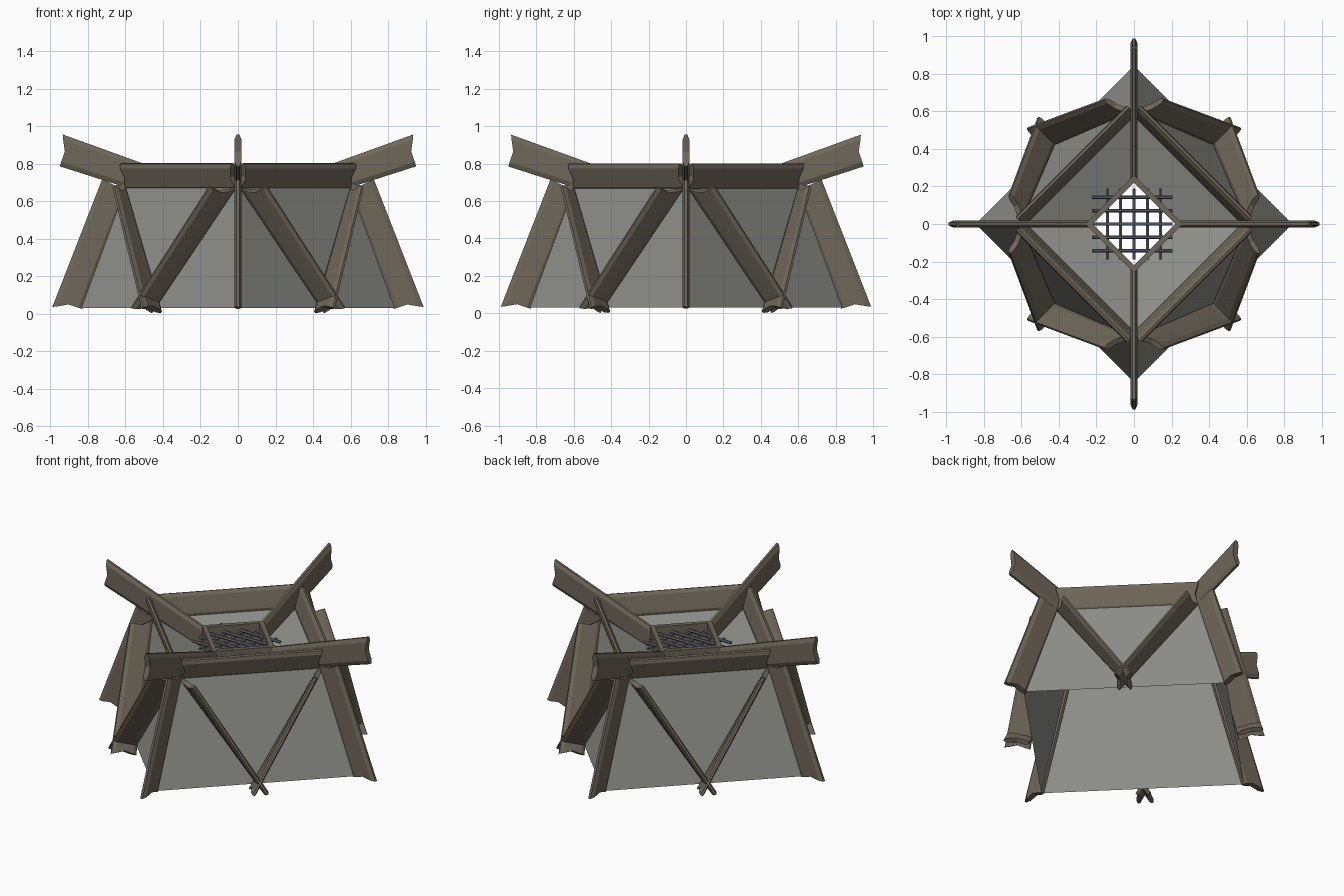
import bpy, math
from mathutils import Vector, Matrix

if "Cube" in bpy.data.objects:
    bpy.data.objects.remove(bpy.data.objects["Cube"])


def material(name, rgb):
    m = bpy.data.materials.new(name)
    m.diffuse_color = (*rgb, 1)
    m.use_nodes = True
    m.node_tree.nodes["Principled BSDF"].inputs["Base Color"].default_value = m.diffuse_color
    return m


WOOD = material("old_wood", (0.16, 0.135, 0.10))
HIDE = material("grey_sheet", (0.27, 0.27, 0.25))
IRON = material("iron", (0.14, 0.15, 0.19))


def make(name, verts, faces, mat, turn=0):
    me = bpy.data.meshes.new(name)
    me.from_pydata([tuple(v) for v in verts], [], faces)
    me.transform(Matrix.Rotation(turn * math.pi / 2, 4, 'Z'))
    me.materials.append(mat)
    ob = bpy.data.objects.new(name, me)
    bpy.context.collection.objects.link(ob)
    return ob


def board(name, a, b, c, d, turn, t=0.036, notch=0.02):
    """Plank from edge a-b to edge c-d with chamfered long sides and notched ends."""
    a, b, c, d = map(Vector, (a, b, c, d))
    n = (c - a).cross(b - a).normalized()
    axis = ((c + d) - (a + b)).normalized()
    # position across the width, half thickness, depth of the end notch
    section = [(0, .2, 0), (.15, .5, .25), (.5, .5, 1), (.85, .5, .25), (1, .2, 0)]
    ring = [(f, h, k) for f, h, k in section] + [(f, -h, k) for f, h, k in reversed(section)]
    verts = []
    for p, q, s in ((a, b, 1), (c, d, -1)):
        verts += [p.lerp(q, f) + n * h * t + axis * s * k * notch for f, h, k in ring]
    m = len(ring)
    faces = [(i, (i + 1) % m, m + (i + 1) % m, m + i) for i in range(m)]
    for o in (0, m):
        for i in range(4):
            f = (o + i, o + i + 1, o + m - 2 - i, o + m - 1 - i)
            faces.append(f[::-1] if o == 0 else f)
    make(name, verts, faces, WOOD, turn)


def swap(p):
    """Mirror a point of the front right wall across the wall's centre plane."""
    return (-p[1], -p[0], p[2])


for k in range(4):
    # sloping wall sheet and roof sheet falling to the middle opening
    make("wall_sheet", [(0, -.845, .03), (.845, 0, .03), (.61, 0, .68), (0, -.61, .68)],
         [(0, 1, 2, 3)], HIDE, k)
    make("roof_sheet", [(0, -.61, .68), (.61, 0, .68), (.25, 0, .575), (0, -.25, .575)],
         [(0, 1, 2, 3)], HIDE, k)
    # corner post
    board("corner_post", (.83, 0, .025), (.99, 0, .035), (.575, 0, .69), (.725, 0, .715), k)
    # roof beam jutting out as a horn
    board("roof_beam", (.23, 0, .555), (.23, 0, .70), (.95, 0, .785), (.935, 0, .955), k)
    # top rim plank
    board("rim_plank", (.0, -.59, .66), (.03, -.625, .80), (.59, 0, .66), (.625, -.03, .80), k)
    # V braces standing out from the wall
    brace = [(.02, -.60, .66), (.155, -.665, .675), (.46, -.41, .005), (.57, -.51, .03)]
    board("brace_left", *brace, k, t=.03)
    board("brace_right", *[swap(p) for p in brace], k, t=.03)
    # side of the smoke hole box
    o, i, z0, z1 = .26, .22, .56, .71
    v = [(x, y, z) for z in (z0, z1) for x, y in ((0, -o), (o, 0), (i, 0), (0, -i))]
    make("smoke_hole_side", v, [(0, 1, 5, 4), (2, 3, 7, 6), (4, 5, 6, 7), (3, 2, 1, 0)], WOOD, k)

# iron grate across the smoke hole
for j in range(5):
    p = (j - 2) * .071
    for along_x in (True, False):
        half = .215 if along_x else .19
        loc = (-.01, p, .672) if along_x else (p, 0, .66)
        rot = (0, math.pi / 2, 0) if along_x else (math.pi / 2, 0, 0)
        bpy.ops.mesh.primitive_cylinder_add(vertices=6, radius=.009, depth=half * 2,
                                            location=loc, rotation=rot)
        bar = bpy.context.object
        bar.name = "grate_bar"
        bar.data.materials.append(IRON)
